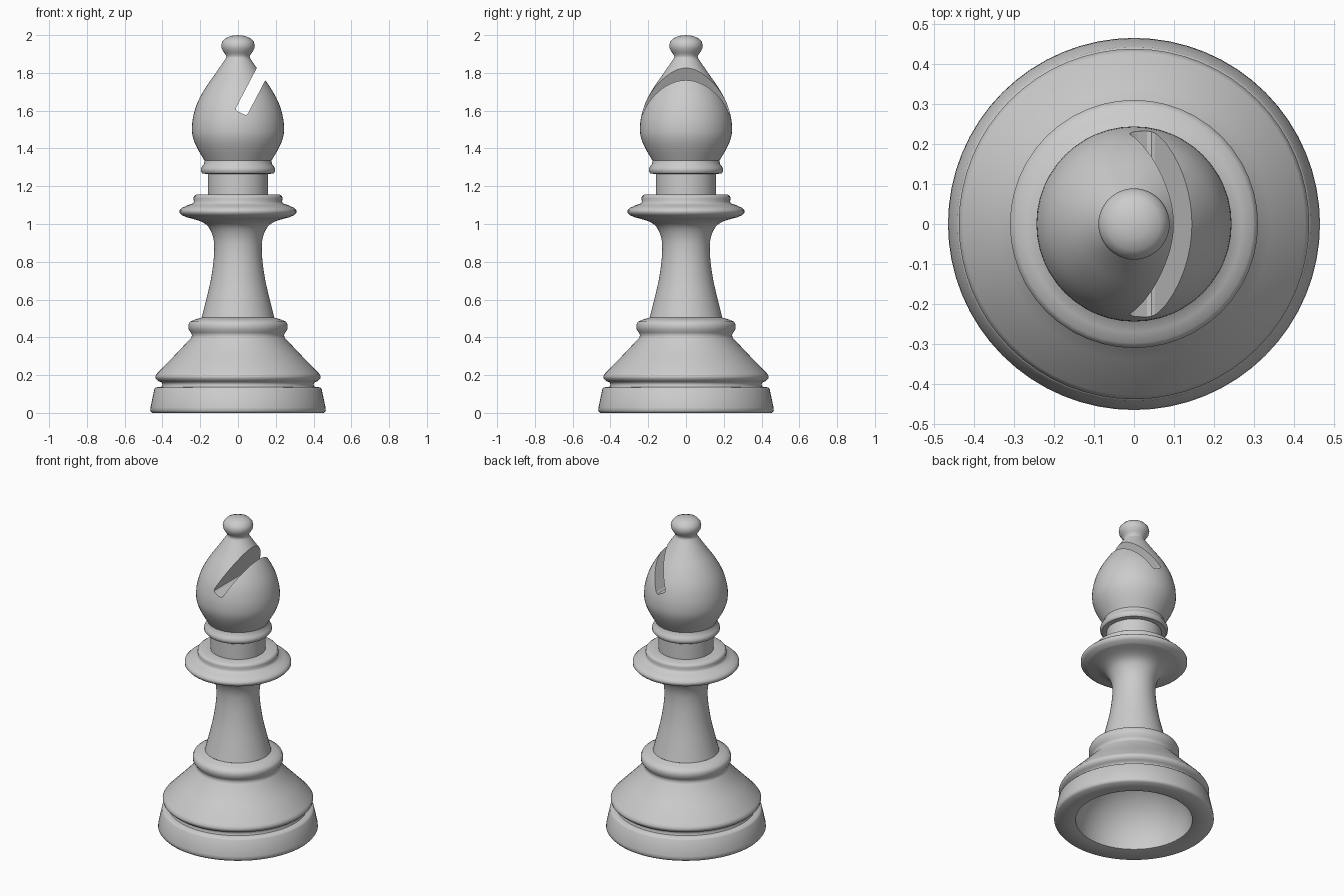
import bpy, bmesh, math
from mathutils import Vector

if "Cube" in bpy.data.objects:
    bpy.data.objects.remove(bpy.data.objects["Cube"])


def smooth_curve(pts, steps=3):
    """Catmull-Rom curve through (radius, height) points."""
    p = [Vector(q) for q in pts]
    p = [2 * p[0] - p[1]] + p + [2 * p[-1] - p[-2]]
    out = []
    for a, b, c, d in zip(p, p[1:], p[2:], p[3:]):
        for i in range(steps):
            t = i / steps
            v = 0.5 * (2 * b + (c - a) * t + (2 * a - 5 * b + 4 * c - d) * t * t
                       + (3 * b - a - 3 * c + d) * t ** 3)
            out.append((max(v.x, 0), v.y))
    return out + [tuple(pts[-1])]


def finish(ob, angle=60):
    bpy.ops.object.select_all(action='DESELECT')
    ob.select_set(True)
    bpy.context.view_layer.objects.active = ob
    bpy.ops.object.shade_smooth_by_angle(angle=math.radians(angle))


def lathe(name, profile, sides=48):
    """Spin a profile of (radius, height) points around z."""
    bm = bmesh.new()
    verts = [bm.verts.new((r, 0, z)) for r, z in profile]
    edges = [bm.edges.new(e) for e in zip(verts, verts[1:])]
    bmesh.ops.spin(bm, geom=verts + edges, axis=(0, 0, 1), cent=(0, 0, 0),
                   steps=sides, angle=math.tau, use_duplicate=False)
    bmesh.ops.remove_doubles(bm, verts=bm.verts, dist=1e-4)
    bmesh.ops.recalc_face_normals(bm, faces=bm.faces)
    me = bpy.data.meshes.new(name)
    bm.to_mesh(me)
    bm.free()
    ob = bpy.data.objects.new(name, me)
    bpy.context.collection.objects.link(ob)
    finish(ob)
    return ob


# Base: domed hollow underside, plinth, groove, cone and shoulder ring
hollow = [(0.34 * math.sin(t * math.pi / 24), 0.005 + 0.33 * math.cos(t * math.pi / 24))
          for t in range(13)]
lathe("base", hollow + [
    (0.36, 0.0), (0.455, 0.0), (0.465, 0.012), (0.463, 0.03), (0.443, 0.125),
    (0.435, 0.135), (0.405, 0.138), (0.40, 0.15), (0.405, 0.162), (0.422, 0.168),
    (0.436, 0.182), (0.438, 0.195), (0.428, 0.21), (0.34, 0.3), (0.25, 0.395),
    (0.243, 0.41), (0.25, 0.425), (0.262, 0.442), (0.263, 0.465), (0.255, 0.483),
    (0.225, 0.495), (0.192, 0.505)], 64)

# Stem flaring out into the collar
lathe("stem", smooth_curve([
    (0.192, 0.505), (0.168, 0.6), (0.145, 0.7), (0.13, 0.8), (0.126, 0.87),
    (0.132, 0.93), (0.157, 0.985), (0.2, 1.015), (0.27, 1.035)]))

# Wide collar with a stepped disc on top
lathe("collar", [
    (0.27, 1.035), (0.298, 1.047), (0.31, 1.06), (0.31, 1.073), (0.298, 1.085),
    (0.27, 1.098), (0.24, 1.108), (0.233, 1.118), (0.236, 1.135), (0.233, 1.148),
    (0.222, 1.155), (0.16, 1.155)])

# Straight neck
lathe("neck", [(0.16, 1.155), (0.16, 1.265)])

# Head: lower ring, bulb and round finial
bulb = smooth_curve([
    (0.177, 1.335), (0.215, 1.4), (0.238, 1.455), (0.244, 1.505), (0.238, 1.565),
    (0.216, 1.64), (0.173, 1.72), (0.124, 1.79), (0.083, 1.85), (0.063, 1.88)])
finial = [(0.062, 1.89), (0.072, 1.905), (0.085, 1.925), (0.089, 1.945), (0.084, 1.965),
          (0.066, 1.984), (0.035, 1.996), (0, 2.0)]
head = lathe("head", [
    (0, 1.265), (0.16, 1.265), (0.188, 1.267), (0.197, 1.278), (0.197, 1.293),
    (0.19, 1.305), (0.18, 1.318)] + bulb + finial)

# Slanted slot cut through the head, with slightly rounded floor corners
tilt = math.radians(27.6)
along = Vector((math.sin(tilt), 0, math.cos(tilt)))
bpy.ops.mesh.primitive_cube_add(size=1, location=Vector((0.0145, 0, 1.588)) + along * 0.25,
                                rotation=(0, tilt, 0))
cutter = bpy.context.object
cutter.name = "slot_cutter"
cutter.scale = (0.07, 0.8, 0.5)
cutter.hide_render = True
bpy.ops.object.transform_apply(location=False, rotation=False, scale=True)
bevel = cutter.modifiers.new("rounding", 'BEVEL')
bevel.width = 0.015
bevel.segments = 2
bpy.context.view_layer.update()
cut = head.modifiers.new("slot", 'BOOLEAN')
cut.operation = 'DIFFERENCE'
cut.solver = 'EXACT'
cut.object = cutter
bpy.context.view_layer.objects.active = head
bpy.ops.object.modifier_apply(modifier=cut.name)
bpy.data.objects.remove(cutter, do_unlink=True)
finish(head, 40)
